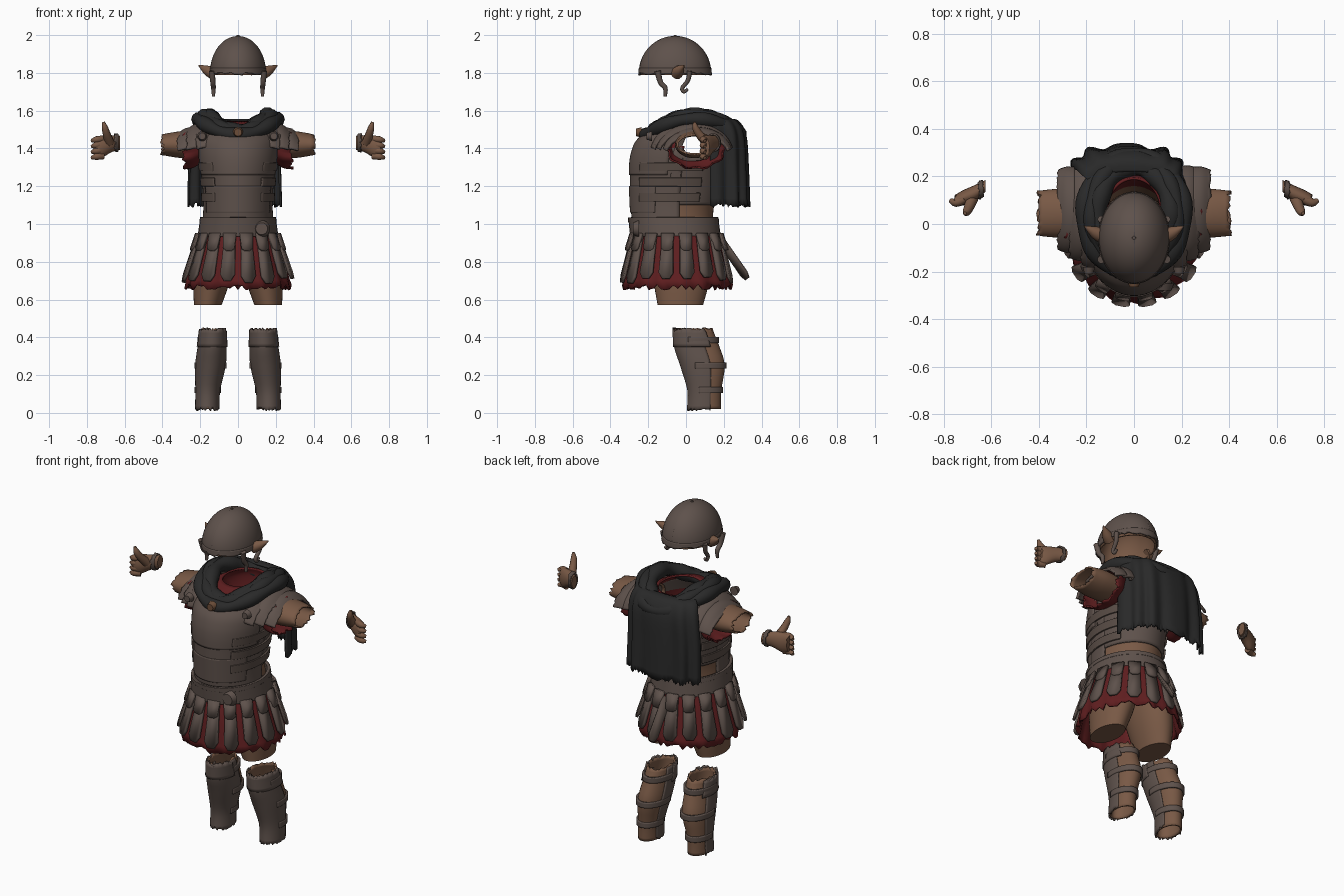
import bpy, bmesh, random
from math import sin, cos, pi, radians, hypot, copysign
from mathutils import Vector, Matrix

random.seed(4)
cube = bpy.data.objects.get("Cube")
if cube:
    bpy.data.objects.remove(cube, do_unlink=True)


def material(name, rgb):
    m = bpy.data.materials.new(name)
    m.use_nodes = True
    m.diffuse_color = (*rgb, 1)
    m.node_tree.nodes["Principled BSDF"].inputs["Base Color"].default_value = (*rgb, 1)
    return m


ARMOUR = material("armour brown grey", (0.112, 0.083, 0.071))
LEATHER = material("dark leather", (0.098, 0.072, 0.06))
SKIN = material("skin brown", (0.19, 0.1, 0.06))
RED = material("dark red cloth", (0.115, 0.013, 0.014))
BLACK = material("black cloth", (0.022, 0.022, 0.022))
BRONZE = material("bronze", (0.15, 0.075, 0.04))


def finish(name, bm, mats, thick=0):
    bmesh.ops.recalc_face_normals(bm, faces=bm.faces)
    me = bpy.data.meshes.new(name)
    bm.to_mesh(me)
    bm.free()
    for m in mats:
        me.materials.append(m)
    me.shade_smooth()
    me.set_sharp_from_angle(angle=radians(40))
    ob = bpy.data.objects.new(name, me)
    bpy.context.collection.objects.link(ob)
    if thick:
        mod = ob.modifiers.new("thickness", "SOLIDIFY")
        mod.thickness, mod.offset = thick, 0


def smooth(points, k=4):
    """Catmull-Rom interpolation through points of any dimension."""
    p = [Vector(q) for q in points]
    p = [p[0]] + p + [p[-1]]
    out = []
    for a, b, c, d in zip(p, p[1:], p[2:], p[3:]):
        for i in range(k):
            t = i / k
            out.append((b * 2 + (c - a) * t + (a * 2 - b * 5 + c * 4 - d) * t * t
                        + (b * 3 - a - c * 3 + d) * t ** 3) / 2)
    return out + [p[-1]]


def loft(name, rings, mats, axis="z", s=1, a0=0, a1=360, n=36, p=1, thick=0.01,
         rag=0, cap=False, fold=0, waves=9, skip=None, rule=None):
    """Skin over elliptic rings (height, centre, centre, radius, radius)."""
    bm, rows = bmesh.new(), []
    rings = smooth(rings)
    closed = a1 - a0 >= 360
    for j, (h, cx, cy, rx, ry) in enumerate(rings):
        t, row = j / (len(rings) - 1), []
        for i in range(n if closed else n + 1):
            a = radians(a0 + (a1 - a0) * i / n)
            f = 1 + fold * t * sin(waves * a)
            u = cx + rx * f * copysign(abs(cos(a)) ** p, cos(a))
            v = cy + ry * f * copysign(abs(sin(a)) ** p, sin(a))
            w = h + (random.uniform(-rag, rag) if j == len(rings) - 1 else 0)
            co = (u * s, v, w) if axis == "z" else (w * s, u, v)
            row.append(bm.verts.new(co))
        rows.append(row)
    for r, q in zip(rows, rows[1:]):
        for i in range(n):
            k = (i + 1) % len(r)
            f = bm.faces.new((r[i], r[k], q[k], q[i]))
            if rule:
                f.material_index = rule(f.calc_center_median())
    if cap:
        bm.faces.new(rows[0])
        bm.faces.new(rows[-1])
    if skip:
        gone = [f for f in bm.faces if skip(f.calc_center_median())]
        bmesh.ops.delete(bm, geom=gone, context="FACES")
    finish(name, bm, mats, 0 if cap else thick)


def tube(name, points, radii, m, s=1, cyclic=False):
    """Round cord or limb through points with a radius at each."""
    cu = bpy.data.curves.new(name, "CURVE")
    cu.dimensions, cu.bevel_depth, cu.bevel_resolution = "3D", 1, 3
    cu.use_fill_caps = True
    pts = [(*q, r) for q, r in zip(points, radii)]
    pts = pts if cyclic else smooth(pts)
    sp = cu.splines.new("POLY")
    sp.points.add(len(pts) - 1)
    sp.use_cyclic_u = cyclic
    for q, (x, y, z, r) in zip(sp.points, pts):
        q.co, q.radius = (x * s, y, z, 1), r
    cu.materials.append(m)
    ob = bpy.data.objects.new(name, cu)
    bpy.context.collection.objects.link(ob)


def plate(name, top, bottom, across, w0, w1, m):
    """Hanging strip with a clipped lower end."""
    bm = bmesh.new()
    top, bottom = Vector(top), Vector(bottom)
    shape = [(-w0, 0), (w0, 0), (w1, 0.87), (w1 / 2, 1), (-w1 / 2, 1), (-w1, 0.87)]
    bm.faces.new([bm.verts.new(top.lerp(bottom, v) + across * u / 2) for u, v in shape])
    finish(name, bm, [m], 0.014)


def disc(name, at, r, m):
    bm = bmesh.new()
    bmesh.ops.create_cone(bm, cap_ends=True, segments=20, radius1=r, radius2=r * 0.7, depth=0.03,
                          matrix=Matrix.Translation(at) @ Matrix.Rotation(pi / 2, 4, "X"))
    finish(name, bm, [m])


def arm_hole(c):
    return abs(c.x) > 0.1 and hypot(c.y - 0.04, c.z - 1.42) < 0.062


# Torso: height, depth centre, half width, half depth
TORSO = [(0.93, -0.055, 0.185, 0.21), (1.05, -0.07, 0.167, 0.208), (1.2, -0.06, 0.174, 0.225),
         (1.35, -0.05, 0.192, 0.23), (1.43, -0.03, 0.195, 0.225), (1.5, 0.01, 0.17, 0.19),
         (1.54, 0.06, 0.11, 0.13)]


def band(name, z0, z1, grow, m, a0=0, a1=360, s=1, thick=0.01):
    rings = []
    for i in range(5):
        z = z0 + (z1 - z0) * i / 4
        for lo, hi in zip(TORSO, TORSO[1:]):
            if lo[0] <= z <= hi[0]:
                q = Vector(lo).lerp(Vector(hi), (z - lo[0]) / (hi[0] - lo[0]))
                rings.append((z, 0, q[1], q[2] + grow, q[3] + grow))
                break
    loft(name, rings, [m], a0=a0, a1=a1, s=s, skip=arm_hole, thick=thick)


loft("body", [(z, 0, c, a, b) for z, c, a, b in TORSO], [RED, SKIN], n=48, skip=arm_hole,
     rule=lambda c: int(c.z < 1.2))
band("breastplate", 1.0, 1.48, 0.008, ARMOUR, 172, 368)
band("chest_plate", 1.26, 1.5, 0.015, ARMOUR, 190, 350)
band("belly_plate", 1.06, 1.2, 0.013, ARMOUR, 205, 335)
band("back_plate", 1.1, 1.47, 0.008, ARMOUR, -6, 186)
band("belt", 0.935, 1.035, 0.022, ARMOUR, thick=0.016)
band("belt_edge", 1.01, 1.035, 0.027, ARMOUR)
for s in (1, -1):
    for z in (1.12, 1.2, 1.28):
        band("side_strap", z, z + 0.045, 0.018, LEATHER, -50, 35, s)
disc("belt_buckle", (0.125, -0.265, 0.975), 0.045, ARMOUR)
disc("cloak_clasp", (0, -0.25, 1.485), 0.028, BRONZE)

# Skirt cloth with hanging strips
loft("skirt_cloth", [(0.96, 0, -0.05, 0.195, 0.215), (0.85, 0, -0.05, 0.23, 0.25),
                     (0.665, 0, -0.045, 0.274, 0.283)], [RED], n=80, rag=0.016, fold=0.025, waves=16)
COUNT = 16
for i in range(COUNT):
    a = 2 * pi * (i + 0.5) / COUNT
    d, across = Vector((cos(a), sin(a), 0)), Vector((-sin(a), cos(a), 0))

    def rim(rx, ry, z):
        return (rx * d.x, -0.05 + ry * d.y, z)

    low = 0.7 + random.uniform(-0.015, 0.02)
    plate("skirt_strip", rim(0.212, 0.232, 0.95), rim(0.294, 0.295, low), across, 0.056, 0.078, ARMOUR)
    plate("skirt_tongue", rim(0.218, 0.24, 0.95), rim(0.25, 0.27, 0.86), across, 0.07, 0.06, ARMOUR)
plate("rear_flap", (0, 0.18, 0.92), (0, 0.325, 0.71), Vector((0.75, 0.5, 0.4)), 0.05, 0.055, LEATHER)

# Cloak hanging more to one side, and rolled collar
loft("cloak", [(1.55, -0.01, 0.08, 0.165, 0.14), (1.545, -0.015, 0.09, 0.21, 0.18),
               (1.47, -0.02, 0.1, 0.235, 0.21), (1.3, -0.03, 0.1, 0.245, 0.22),
               (1.1, -0.03, 0.1, 0.248, 0.225)], [BLACK], a0=2, a1=153, n=90, p=0.62,
     rag=0.012, fold=0.05, waves=13)
for rx, ry, cy, z, r in ((0.155, 0.2, 0.04, 1.535, 0.04), (0.21, 0.25, 0.04, 1.515, 0.036),
                         (0.18, 0.225, 0.045, 1.535, 0.034)):
    ring = [2 * pi * i / 64 for i in range(64)]
    tube("collar_roll", [(rx * cos(a), cy + ry * sin(a), z + 0.04 * cos(2 * a) + 0.004 * sin(a))
                         for a in ring], [r * (1 + 0.13 * sin(7 * a + rx * 90)) for a in ring],
         BLACK, cyclic=True)

# Helmet
dome = [(1.8 + 0.19 * sin(t), 0, -0.058, 0.142 * cos(t) + 0.001, 0.185 * cos(t) + 0.001)
        for t in [pi / 2 * i / 8 for i in range(9)]]
loft("helmet", dome, [ARMOUR], n=48)
loft("helmet_lining", [(z - 0.012, x, y, a * 0.95, b * 0.95) for z, x, y, a, b in dome], [SKIN])
loft("helmet_rim", [(1.825, 0, -0.058, 0.144, 0.187), (1.795, 0, -0.058, 0.147, 0.19)],
     [ARMOUR], n=48, rag=0.009)
tube("helmet_ridge", [(0, -0.058 - 0.186 * cos(t), 1.8 + 0.19 * sin(t))
                      for t in [pi * i / 16 for i in range(17)]], [0.006] * 17, ARMOUR)
tube("helmet_knob", [(0, -0.058, 1.98), (0, -0.058, 2.0)], [0.012, 0.007], ARMOUR)

LEG = [(0.02, 0.163, 0.098, 0.053, 0.082), (0.12, 0.16, 0.1, 0.055, 0.082),
       (0.25, 0.146, 0.09, 0.07, 0.11), (0.35, 0.137, 0.06, 0.066, 0.112),
       (0.44, 0.133, 0.04, 0.058, 0.096)]
for s in (1, -1):
    # Ear and cheek straps
    tube("ear", [(0.13, -0.05, 1.798), (0.165, -0.035, 1.815), (0.208, -0.01, 1.84)],
         [0.034, 0.026, 0.003], SKIN, s)
    tube("front_cheek_strap", [(0.138, -0.15, 1.81), (0.133, -0.135, 1.75), (0.13, -0.11, 1.72),
                               (0.13, -0.11, 1.675)], [0.017, 0.014, 0.013, 0.008], ARMOUR, s)
    tube("rear_cheek_strap", [(0.14, 0.02, 1.81), (0.135, 0.01, 1.76), (0.13, -0.02, 1.72),
                              (0.13, -0.01, 1.7), (0.13, 0.01, 1.715)], [0.014, 0.012, 0.011, 0.01, 0.008],
         ARMOUR, s)

    # Arm stub, sleeve and shoulder plates
    loft("upper_arm", [(0.17, 0.04, 1.42, 0.085, 0.065), (0.3, 0.045, 1.42, 0.098, 0.066),
                       (0.4, 0.045, 1.42, 0.09, 0.05)], [SKIN], "x", s, rag=0.012)
    loft("sleeve", [(0.19, 0.04, 1.415, 0.12, 0.085), (0.24, 0.05, 1.4, 0.145, 0.1),
                    (0.28, 0.055, 1.395, 0.15, 0.1)], [RED], "x", s, n=48, rag=0.018, fold=0.06)
    for x, cy, ry, rz in ((0.15, 0.03, 0.215, 0.178), (0.2, 0.045, 0.2, 0.165), (0.25, 0.06, 0.18, 0.142)):
        loft("shoulder_plate", [(x, cy, 1.365, ry, rz), (x + 0.035, cy, 1.363, ry, rz - 0.009),
                                (x + 0.068, cy, 1.36, ry - 0.012, rz - 0.032)], [ARMOUR], "x", s,
             a0=14, a1=166, thick=0.014, rag=0.006)
    disc("shoulder_rosette", (0.19 * s, -0.195, 1.465), 0.026, ARMOUR)

    # Hand
    loft("palm", [(0.625, 0.16, 1.43, 0.025, 0.037), (0.67, 0.13, 1.425, 0.034, 0.045),
                  (0.72, 0.11, 1.41, 0.032, 0.058), (0.75, 0.1, 1.41, 0.024, 0.05)],
         [SKIN], "x", s, n=20, cap=True, rag=0.008)
    loft("wrist_cuff", [(0.635, 0.15, 1.43, 0.031, 0.043), (0.652, 0.142, 1.43, 0.035, 0.046)],
         [LEATHER], "x", s, n=20, rag=0.006)
    tube("thumb", [(0.68, 0.11, 1.43), (0.695, 0.07, 1.475), (0.705, 0.05, 1.51), (0.712, 0.045, 1.54)],
         [0.026, 0.021, 0.017, 0.007], SKIN, s)
    for i in range(4):
        z = 1.45 - 0.03 * i
        tube("finger", [(0.715, 0.105, z), (0.75, 0.09, z - 0.003), (0.775, 0.1, z - 0.01)],
             [0.019, 0.018, 0.009], SKIN, s)

    # Thigh, shin, greave and straps
    loft("thigh", [(0.9, 0.095, -0.04, 0.1, 0.17), (0.72, 0.135, -0.025, 0.1, 0.152),
                   (0.57, 0.16, -0.03, 0.073, 0.12)], [SKIN], s=s, cap=True)
    loft("shin", LEG, [SKIN], s=s, rag=0.012)
    loft("greave", [(z, x, y, a + 0.006, b + 0.006) for z, x, y, a, b in reversed(LEG)],
         [ARMOUR], s=s, a0=160, a1=380, rag=0.012)
    loft("knee_plate", [(z, x, y, a + 0.011, b + 0.011) for z, x, y, a, b in LEG[3:]],
         [ARMOUR], s=s, a0=185, a1=395, rag=0.012)
    for z, x, y, a, b in (LEG[1], LEG[2], (0.385, 0.136, 0.052, 0.064, 0.107)):
        loft("greave_strap", [(z - 0.016, x, y, a + 0.008, b + 0.008), (z + 0.016, x, y, a + 0.008, b + 0.008)],
             [ARMOUR], s=s, a0=-20, a1=200, thick=0.014)
        disc("strap_stud", ((x + a) * s, y - 0.01, z), 0.014, ARMOUR)
